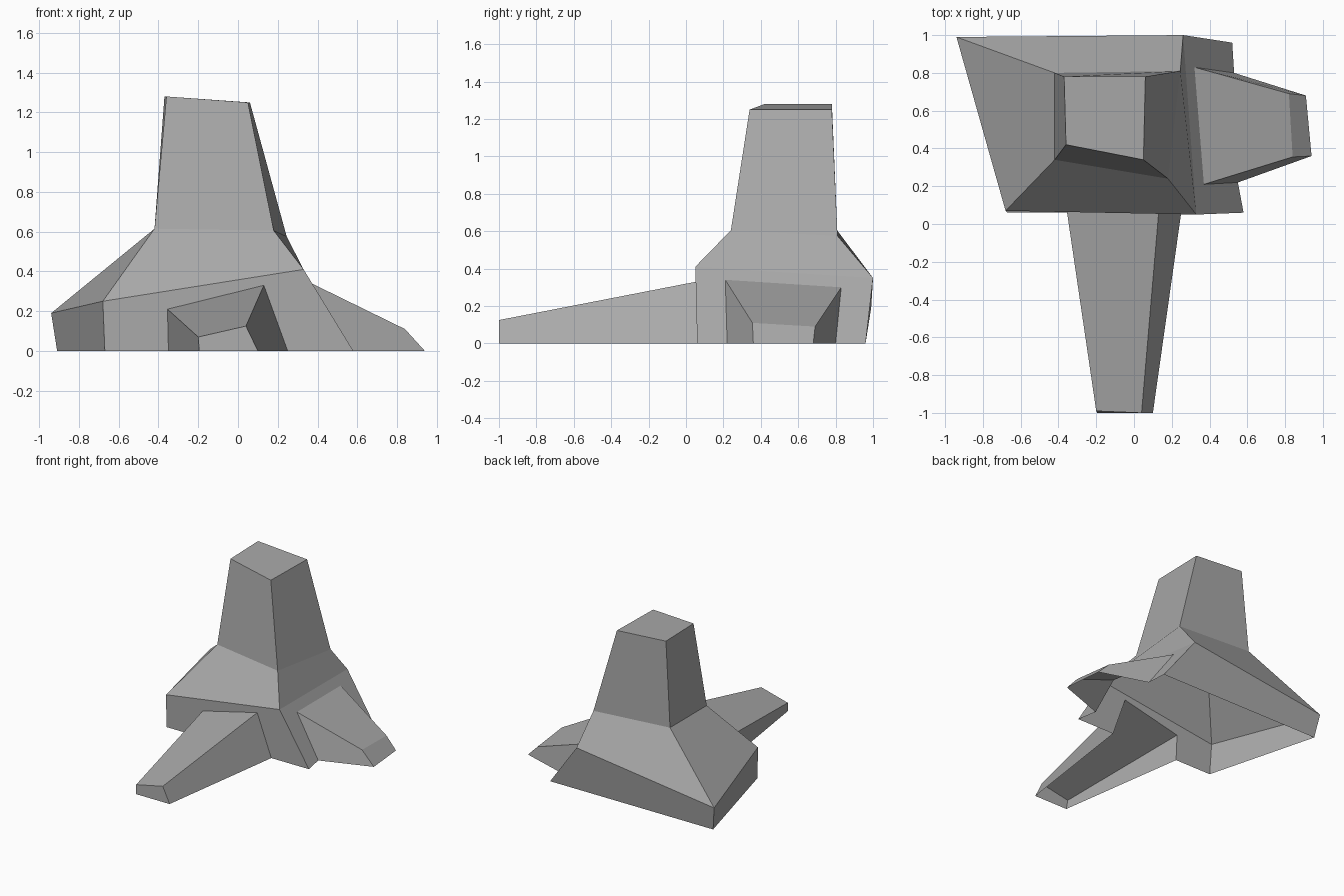
import bpy
import bmesh

cube = bpy.data.objects.get("Cube")
if cube:
    bpy.data.objects.remove(cube, do_unlink=True)

stone = bpy.data.materials.new("grey_stone")
stone.use_nodes = True
grey = (0.4, 0.4, 0.4, 1)
stone.diffuse_color = grey
stone.node_tree.nodes["Principled BSDF"].inputs["Base Color"].default_value = grey


def build(name, faces):
    """Make a flat-shaded object from polygons given as corner points."""
    bm = bmesh.new()
    for points in faces:
        bm.faces.new([bm.verts.new(p) for p in points])
    bmesh.ops.remove_doubles(bm, verts=bm.verts, dist=0.001)
    mesh = bpy.data.meshes.new(name)
    bm.to_mesh(mesh)
    bm.free()
    mesh.materials.append(stone)
    obj = bpy.data.objects.new(name, mesh)
    bpy.context.collection.objects.link(obj)
    return obj


def side(low, high, i):
    j = (i + 1) % len(low)
    return [low[i], low[j], high[j], high[i]]


def loft(low, high):
    return [side(low, high, i) for i in range(len(low))]


def spur(root, tip):
    """Open-bottomed arm tapering from root to tip."""
    arm = [[root[i], tip[i], tip[i + 1], root[i + 1]] for i in range(len(root) - 1)]
    return arm + [tip[::-1]]


def notched(i, root):
    """Base wall with an opening where a spur grows out."""
    j = (i + 1) % len(ground)
    return [ground[i], *root, ground[j], rim[j], rim[i]]


# Body rings: front left, front right, back right, back left as seen from the front
ground = [(-.67, .06, 0), (.58, .06, 0), (.52, .96, 0), (-.91, .96, 0)]
rim = [(-.68, .07, .25), (.33, .05, .41), (.26, 1, .35), (-.94, .99, .19)]
waist = [(-.42, .34, .615), (.18, .24, .605), (.245, .81, .575), (-.42, .8, .615)]
top = [(-.36, .42, 1.28), (.05, .34, 1.25), (.06, .78, 1.25), (-.37, .78, 1.28)]

# Spur sections: ground, top, top, ground
front_root = [(-.35, .06, 0), (-.355, .065, .21), (.13, .055, .33), (.25, .06, 0)]
front_tip = [(-.195, -1, 0), (-.2, -.99, .07), (.04, -1, .125), (.1, -1, 0)]
side_root = [(.55, .22, 0), (.37, .21, .34), (.32, .83, .3), (.53, .8, 0)]
side_tip = [(.94, .36, 0), (.84, .355, .11), (.82, .69, .09), (.91, .68, 0)]

# Base walls, sloping shoulder, tower and spurs
build("base", [notched(0, front_root), notched(1, side_root),
               side(ground, rim, 2), side(ground, rim, 3)])
build("shoulder", loft(rim, waist))
build("tower", loft(waist, top) + [top])
build("front_spur", spur(front_root, front_tip))
build("side_spur", spur(side_root, side_tip))
